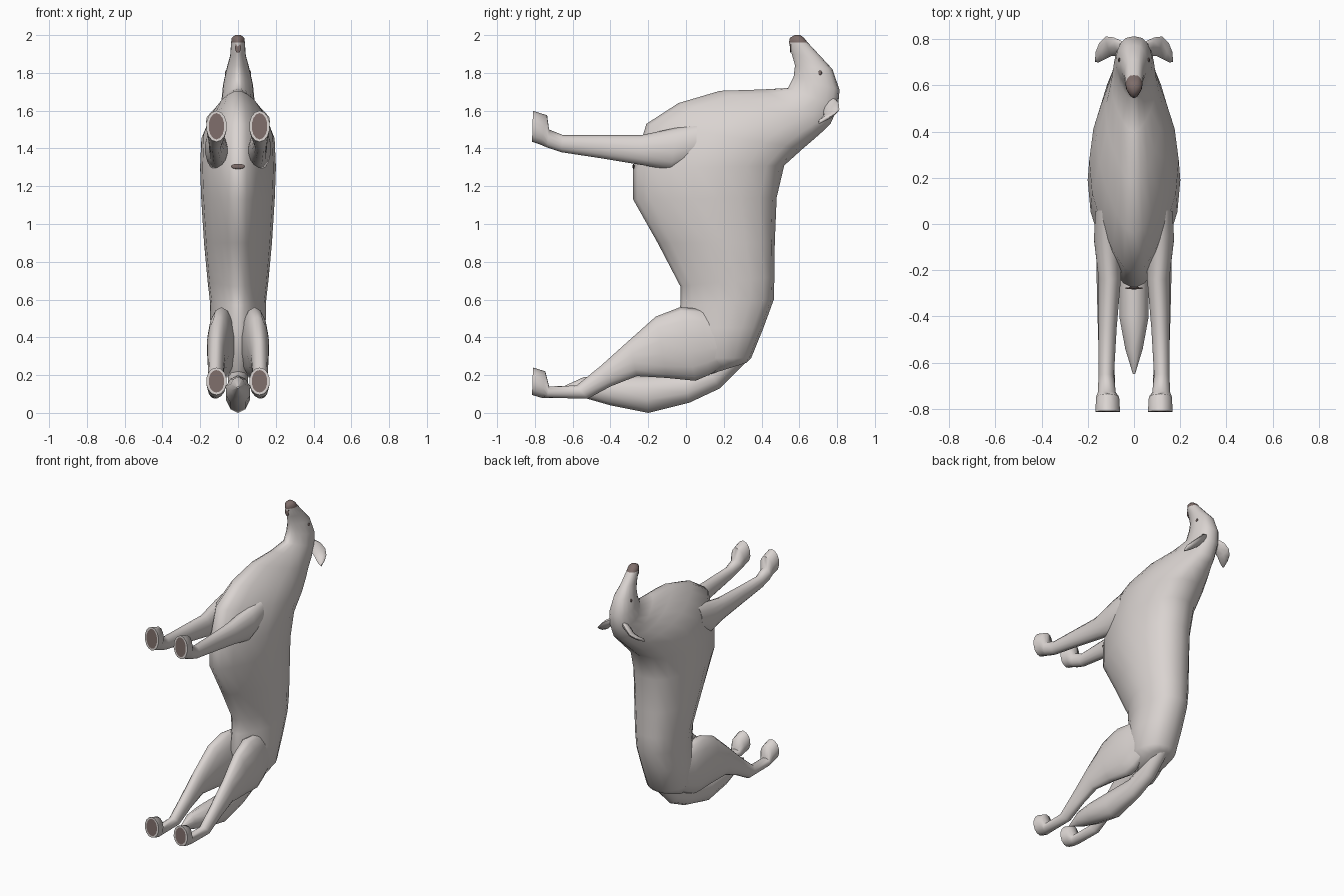
import bpy, bmesh, math
from mathutils import Vector


def mat(name, c):
    m = bpy.data.materials.new(name)
    m.diffuse_color = (*c, 1)
    return m


fur = mat("pale grey fur", (0.70, 0.655, 0.635))
dark = mat("dark brown skin", (0.21, 0.155, 0.145))


def loft(name, rings, n=14, pinch=0.0, box=1.0, mirror=False, pad=False, nose=None):
    """Skin rings given as (centre, long half axis, wide half axis).
    pinch narrows the first edge to a keel, box fills out the opposite one."""
    bm = bmesh.new()
    loops = []
    for c, u, w in rings:
        loop = []
        for i in range(n):
            t = 2 * math.pi * i / n
            s, k = math.sin(t), 1 - pinch * max(0, -math.cos(t))
            if math.cos(t) > 0:
                s = math.copysign(abs(s) ** box, s)
            loop.append(bm.verts.new(c + u * math.cos(t) + w * s * k))
        loops.append(loop)
    for a, b in zip(loops, loops[1:]):
        for i in range(n):
            bm.faces.new((a[i], a[(i + 1) % n], b[(i + 1) % n], b[i]))
    bm.faces.new(loops[0])
    end = bm.faces.new(loops[-1])
    bmesh.ops.recalc_face_normals(bm, faces=bm.faces)
    if pad:
        bmesh.ops.inset_region(bm, faces=[end], thickness=0.013)
        end.material_index = 1
    for f in bm.faces:
        if nose and f.calc_center_median().z > nose:
            f.material_index = 1
    me = bpy.data.meshes.new(name)
    bm.to_mesh(me)
    bm.free()
    ob = bpy.data.objects.new(name, me)
    bpy.context.collection.objects.link(ob)
    me.materials.append(fur)
    me.materials.append(dark)
    if mirror:
        m = ob.modifiers.new("mirror", 'MIRROR')
        m.use_mirror_merge = False
    bpy.ops.object.select_all(action='DESELECT')
    bpy.context.view_layer.objects.active = ob
    ob.select_set(True)
    bpy.ops.object.shade_smooth_by_angle(angle=math.radians(62))
    return ob


def side_rings(rows):
    """Rows: y,z of one edge, y,z of the opposite edge, centre x, half width."""
    out = []
    for y1, z1, y2, z2, x, w in rows:
        a, b = Vector((x, y1, z1)), Vector((x, y2, z2))
        out.append(((a + b) / 2, (b - a) / 2, Vector((w, 0, 0))))
    return out


# torso and head in one skin, belly edge to back edge
torso = side_rings([
    (0.05, 0.18, 0.32, 0.265, 0, 0.09),
    (-0.01, 0.29, 0.345, 0.29, 0, 0.135),
    (-0.05, 0.45, 0.41, 0.45, 0, 0.148),
    (-0.03, 0.57, 0.465, 0.60, 0, 0.15),
    (-0.03, 0.67, 0.468, 0.72, 0, 0.163),
    (-0.15, 0.90, 0.47, 0.90, 0, 0.182),
    (-0.28, 1.13, 0.48, 1.14, 0, 0.197),
    (-0.28, 1.29, 0.52, 1.31, 0, 0.203),
    (-0.21, 1.53, 0.62, 1.40, 0, 0.196)])
neck_head = side_rings([
    (-0.04, 1.64, 0.69, 1.46, 0, 0.162),
    (0.18, 1.705, 0.735, 1.50, 0, 0.125),
    (0.40, 1.712, 0.765, 1.53, 0, 0.10),
    (0.54, 1.72, 0.805, 1.62, 0, 0.088),
    (0.57, 1.78, 0.813, 1.71, 0, 0.080),
    (0.577, 1.84, 0.775, 1.82, 0, 0.060),
    (0.56, 1.90, 0.715, 1.885, 0, 0.042),
    (0.545, 1.96, 0.645, 1.96, 0, 0.037),
    (0.55, 1.985, 0.625, 1.985, 0, 0.034),
    (0.575, 2.0, 0.605, 2.0, 0, 0.016)])
loft("body_and_head", torso + neck_head, n=18, pinch=0.35, box=0.75, nose=1.965)

# front legs with pads on the paws
loft("front_legs", side_rings([
    (0.06, 1.53, 0.05, 1.34, 0.118, 0.050),
    (-0.05, 1.51, -0.08, 1.285, 0.115, 0.060),
    (-0.24, 1.47, -0.22, 1.31, 0.105, 0.050),
    (-0.45, 1.47, -0.45, 1.348, 0.114, 0.040),
    (-0.65, 1.47, -0.66, 1.38, 0.120, 0.034),
    (-0.725, 1.50, -0.735, 1.405, 0.118, 0.040),
    (-0.735, 1.575, -0.77, 1.42, 0.114, 0.051),
    (-0.81, 1.60, -0.815, 1.435, 0.114, 0.055)]),
    mirror=True, pad=True)

# hind legs with pads on the paws
loft("hind_legs", side_rings([
    (0.20, 0.49, 0.24, 0.27, 0.075, 0.045),
    (0.08, 0.55, 0.12, 0.20, 0.083, 0.065),
    (-0.03, 0.56, 0.05, 0.17, 0.088, 0.075),
    (-0.16, 0.51, -0.10, 0.185, 0.103, 0.062),
    (-0.30, 0.385, -0.26, 0.195, 0.115, 0.047),
    (-0.45, 0.25, -0.40, 0.14, 0.118, 0.04),
    (-0.58, 0.145, -0.52, 0.075, 0.12, 0.034),
    (-0.725, 0.14, -0.735, 0.08, 0.118, 0.038),
    (-0.745, 0.22, -0.765, 0.08, 0.114, 0.051),
    (-0.81, 0.24, -0.815, 0.095, 0.114, 0.055)]),
    mirror=True, pad=True)

# curved bushy tail
loft("tail", side_rings([
    (0.20, 0.30, 0.325, 0.275, 0, 0.05),
    (0.10, 0.25, 0.18, 0.13, 0, 0.055),
    (-0.02, 0.20, 0.02, 0.055, 0, 0.055),
    (-0.22, 0.20, -0.20, 0.0, 0, 0.067),
    (-0.40, 0.195, -0.40, 0.04, 0, 0.067),
    (-0.54, 0.19, -0.54, 0.08, 0, 0.04),
    (-0.65, 0.14, -0.65, 0.13, 0, 0.005)]), n=10)

# folded ears
ears = [(0.03, 0.755, 1.655, 0.03, 0.02), (0.075, 0.768, 1.625, 0.04, 0.018),
        (0.11, 0.770, 1.59, 0.042, 0.014), (0.14, 0.748, 1.565, 0.036, 0.012),
        (0.16, 0.722, 1.55, 0.022, 0.01), (0.167, 0.705, 1.535, 0.004, 0.004)]
loft("ears", [(Vector((x, y, z)), Vector((0.3 * l, l, 0.4 * l)),
               Vector((0.3 * t, -0.4 * t, t))) for x, y, z, l, t in ears],
     n=8, mirror=True)


# eyes, mouth and breast patch
def spot(name, loc, scale):
    bpy.ops.mesh.primitive_uv_sphere_add(segments=10, ring_count=6, location=loc)
    ob = bpy.context.object
    ob.name = name
    ob.scale = scale
    ob.data.materials.append(dark)


for s, label in ((-1, "left"), (1, "right")):
    spot(label + "_eye", (s * 0.064, 0.71, 1.80), (0.005, 0.010, 0.012))
spot("mouth", (0, 0.554, 1.935), (0.017, 0.004, 0.030))
spot("breast_patch", (0, -0.278, 1.305), (0.04, 0.005, 0.014))
